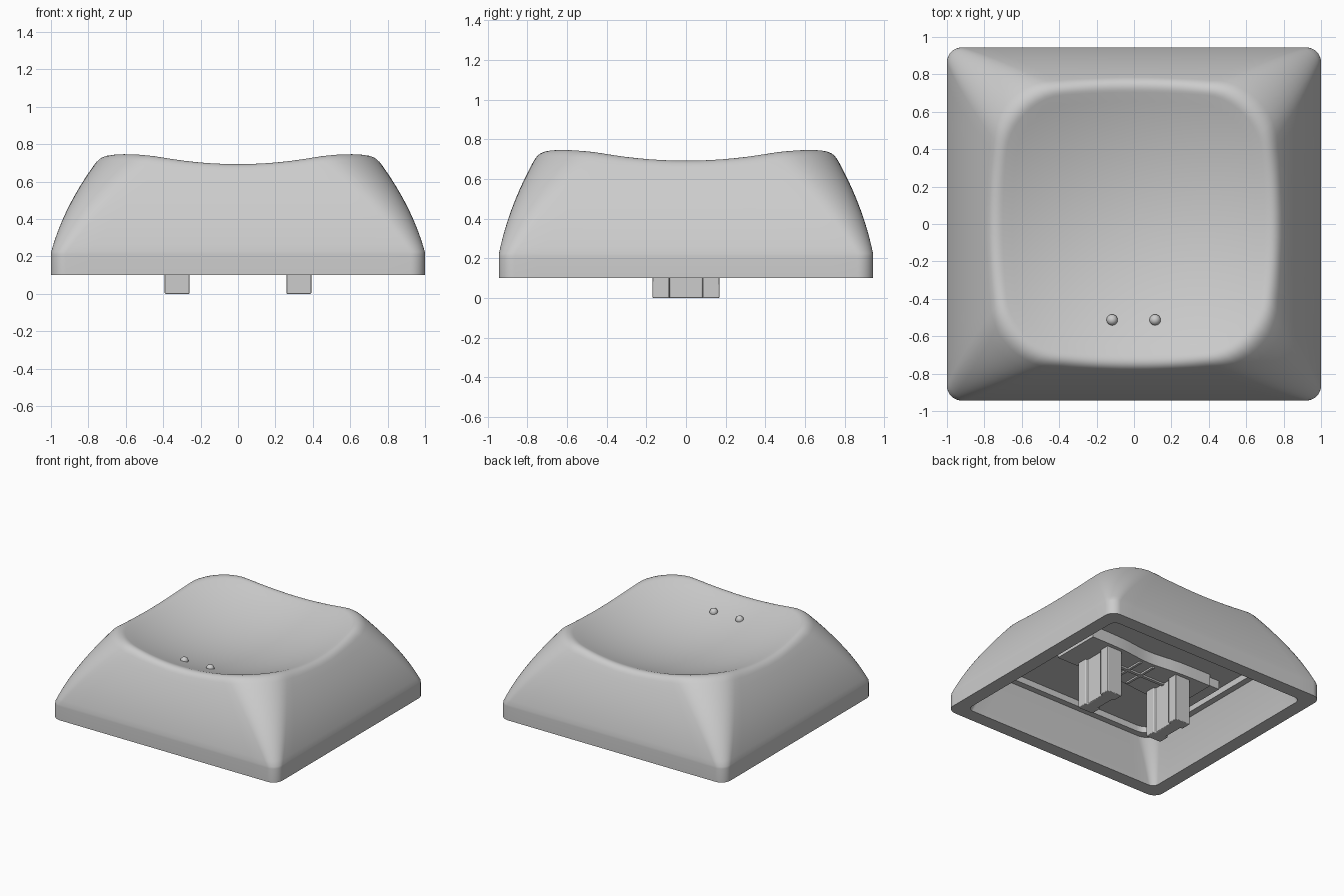
import bpy, bmesh, math
from mathutils import Vector

cube = bpy.data.objects.get("Cube")
if cube:
    bpy.data.objects.remove(cube, do_unlink=True)

grey = bpy.data.materials.new("plain_grey")
grey.use_nodes = True
grey.diffuse_color = (0.604, 0.604, 0.604, 1)
grey.node_tree.nodes["Principled BSDF"].inputs["Base Color"].default_value = grey.diffuse_color


def finish(name, bm, bevel=0):
    bmesh.ops.recalc_face_normals(bm, faces=bm.faces)
    mesh = bpy.data.meshes.new(name)
    bm.to_mesh(mesh)
    bm.free()
    mesh.materials.append(grey)
    obj = bpy.data.objects.new(name, mesh)
    bpy.context.collection.objects.link(obj)
    if bevel:
        mod = obj.modifiers.new("soft_edges", "BEVEL")
        mod.width, mod.segments = bevel, 2
    bpy.ops.object.select_all(action="DESELECT")
    obj.select_set(True)
    bpy.context.view_layer.objects.active = obj
    bpy.ops.object.shade_smooth_by_angle(angle=math.radians(35))
    return obj


def outline(hx, hy, r, z, arc=10, edge=14):
    """Rounded rectangle with a fixed number of points."""
    corners = []
    for c, (sx, sy) in enumerate([(1, 1), (-1, 1), (-1, -1), (1, -1)]):
        angles = [(c + i / arc) * math.pi / 2 for i in range(arc + 1)]
        corners.append([Vector((sx * (hx - r) + r * math.cos(a),
                                sy * (hy - r) + r * math.sin(a), z)) for a in angles])
    pts = []
    for c, corner in enumerate(corners):
        after = corners[(c + 1) % 4][0]
        pts += corner + [corner[-1].lerp(after, i / edge) for i in range(1, edge)]
    return pts


def side(z):
    """Outer wall: narrows in a gentle curve while its corners widen."""
    u = max(z - 0.22, 0)
    return outline(1 - 0.267 * u - 0.48 * u * u, 0.944 - 0.2 * u - 0.37 * u * u,
                   0.08 + 0.45 * u, z)


def dish(x, y):
    return 0.556 + 0.265 * (x * x + y * y)


def on_dish(p):
    return Vector((p.x, p.y, dish(p.x, p.y)))


# Cap shell: cavity, bottom rim, curved wall, rounded lip and dished top
levels = [0.3 + 0.005 * i for i in range(121)]
stack = [side(z) for z in levels]
lower = [outline(0.74, 0.71, 0.12, 0.47), outline(0.74, 0.71, 0.12, 0.42),
         outline(0.79, 0.76, 0.12, 0.42), outline(0.85, 0.805, 0.08, 0.26),
         outline(0.89, 0.835, 0.05, 0.10),
         side(0.10), side(0.21), side(0.225), side(0.26), side(0.3)]
columns = []
for i in range(len(lower[0])):
    hit = next(k for k, ring in enumerate(stack) if ring[i].z >= dish(ring[i].x, ring[i].y))
    a, b = stack[hit - 1][i], stack[hit][i]
    fa, fb = dish(a.x, a.y) - a.z, dish(b.x, b.y) - b.z
    lip = a.lerp(b, fa / (fa - fb))
    start = stack[hit - 10][i]
    flat = Vector((lip.x, lip.y, 0))
    end = on_dish(flat * (1 - 0.055 / flat.length))
    col = [ring[i] for ring in lower]
    col += [stack[round((hit - 10) * k / 8)][i] for k in range(1, 8)]
    for k in range(9):
        t = k / 8
        col.append(start * (1 - t) ** 2 + lip * 2 * t * (1 - t) + end * t * t)
    col += [on_dish(end * (1 - k / 14)) for k in range(1, 14)]
    columns.append(col)

bm = bmesh.new()
verts = [[bm.verts.new(p) for p in col] for col in columns]
centre = bm.verts.new((0, 0, dish(0, 0)))
for i, col in enumerate(verts):
    nxt = verts[(i + 1) % len(verts)]
    for k in range(len(col) - 1):
        bm.faces.new((col[k], nxt[k], nxt[k + 1], col[k + 1]))
    bm.faces.new((col[-1], nxt[-1], centre))
bm.faces.new([col[0] for col in verts])
finish("cap_shell", bm)


def box(name, x, y, z, sx, sy, sz):
    bm = bmesh.new()
    bmesh.ops.create_cube(bm, size=1)
    for v in bm.verts:
        v.co = Vector((x + v.co.x * sx, y + v.co.y * sy, z + v.co.z * sz))
    return finish(name, bm)


def prism(name, points, z0, z1, bevel=0):
    bm = bmesh.new()
    face = bm.faces.new([bm.verts.new((x, y, z0)) for x, y in points])
    new = bmesh.ops.extrude_face_region(bm, geom=[face])["geom"]
    for v in new:
        if isinstance(v, bmesh.types.BMVert):
            v.co.z = z1
    return finish(name, bm, bevel)


# Mounting bar under the ceiling, slightly waisted along its length
steps = [-0.56 + 1.12 * i / 24 for i in range(25)]
edge = [(x, 0.2 - 0.03 * math.exp(-(x / 0.2) ** 2)) for x in steps]
prism("mounting_bar", edge + [(x, -y) for x, y in reversed(edge)], 0.375, 0.48)

# Shallow ribs on the bar and a tab at each of its ends
box("long_rib", 0, 0, 0.372, 0.6, 0.025, 0.02)
for s in (-1, 1):
    box("cross_rib", s * 0.06, 0, 0.372, 0.02, 0.3, 0.02)
    box("end_tab", s * 0.61, 0, 0.44, 0.12, 0.34, 0.08)

# Two stems with grooved sides
half = [(0.067, -0.168), (0.067, -0.085), (0.048, -0.083),
        (0.048, 0.083), (0.067, 0.085), (0.067, 0.168)]
profile = half + [(-x, y) for x, y in reversed(half)]
for name, cx in (("left_stem", 0.325), ("right_stem", -0.325)):
    prism(name, [(cx + x, y) for x, y in profile], 0, 0.45, 0.005)

# Two touch bumps on the dish
for name, cx in (("left_bump", 0.113), ("right_bump", -0.117)):
    bm = bmesh.new()
    bmesh.ops.create_uvsphere(bm, u_segments=24, v_segments=14, radius=0.03)
    bmesh.ops.translate(bm, verts=bm.verts, vec=(cx, -0.513, dish(cx, -0.513)))
    finish(name, bm)
